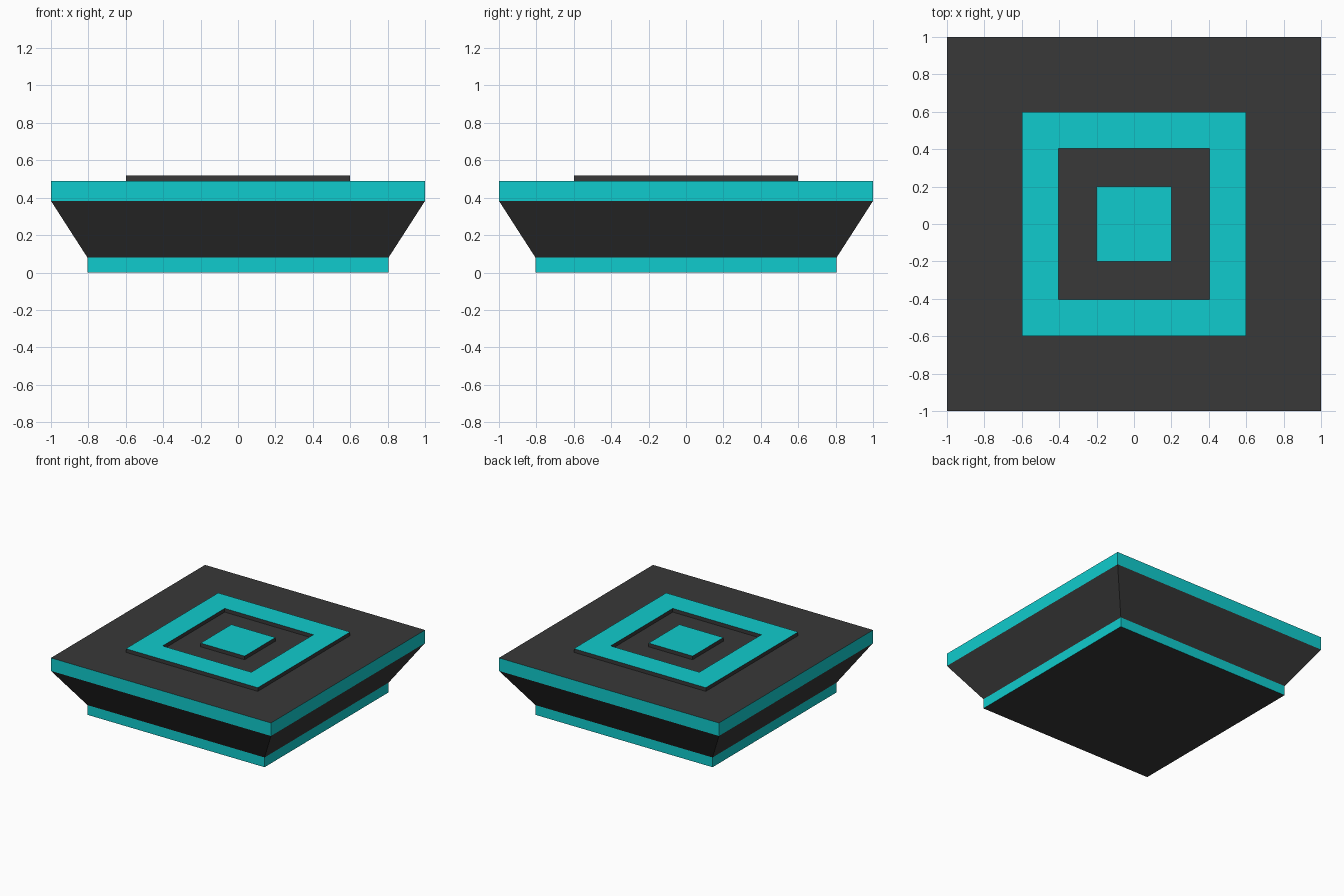
import bpy, bmesh

if "Cube" in bpy.data.objects:
    bpy.data.objects.remove(bpy.data.objects["Cube"])


def material(name, rgb):
    m = bpy.data.materials.new(name)
    m.diffuse_color = (*rgb, 1)
    m.use_nodes = True
    m.node_tree.nodes["Principled BSDF"].inputs["Base Color"].default_value = m.diffuse_color
    return m


DARK = material("dark_grey", (0.04, 0.04, 0.04))
CYAN = material("cyan", (0.005, 0.6, 0.61))


def square(bm, half, z):
    return [bm.verts.new((sx * half, sy * half, z))
            for sx, sy in ((-1, -1), (1, -1), (1, 1), (-1, 1))]


def square_stack(name, profile, bands, bottom=0, top=0, closed=False):
    """Loft squares through (half width, z) points; bands give side colours."""
    bm = bmesh.new()
    rings = [square(bm, h, z) for h, z in profile]
    pairs = list(zip(rings, rings[1:] + rings[:1]))
    for (a, b), mat in zip(pairs if closed else pairs[:-1], bands):
        for i in range(4):
            j = (i + 1) % 4
            bm.faces.new((a[i], a[j], b[j], b[i])).material_index = mat
    if not closed:
        bm.faces.new(rings[0][::-1]).material_index = bottom
        bm.faces.new(rings[-1]).material_index = top
    bmesh.ops.recalc_face_normals(bm, faces=bm.faces)
    me = bpy.data.meshes.new(name)
    bm.to_mesh(me)
    bm.free()
    me.materials.append(DARK)
    me.materials.append(CYAN)
    ob = bpy.data.objects.new(name, me)
    bpy.context.collection.objects.link(ob)


Z0, Z1 = 0.49, 0.52

# Flared body: cyan foot band, dark slope, cyan rim, dark top
square_stack("base_body", [(0.805, 0), (0.805, 0.08), (1, 0.383), (1, Z0)], [1, 0, 1])

# Raised square frame with a cyan top
square_stack("raised_frame", [(0.6, Z0), (0.6, Z1), (0.403, Z1), (0.403, Z0)],
             [0, 1, 0, 0], closed=True)

# Raised centre pad with a cyan top
square_stack("centre_pad", [(0.2, Z0), (0.2, Z1)], [0], top=1)
